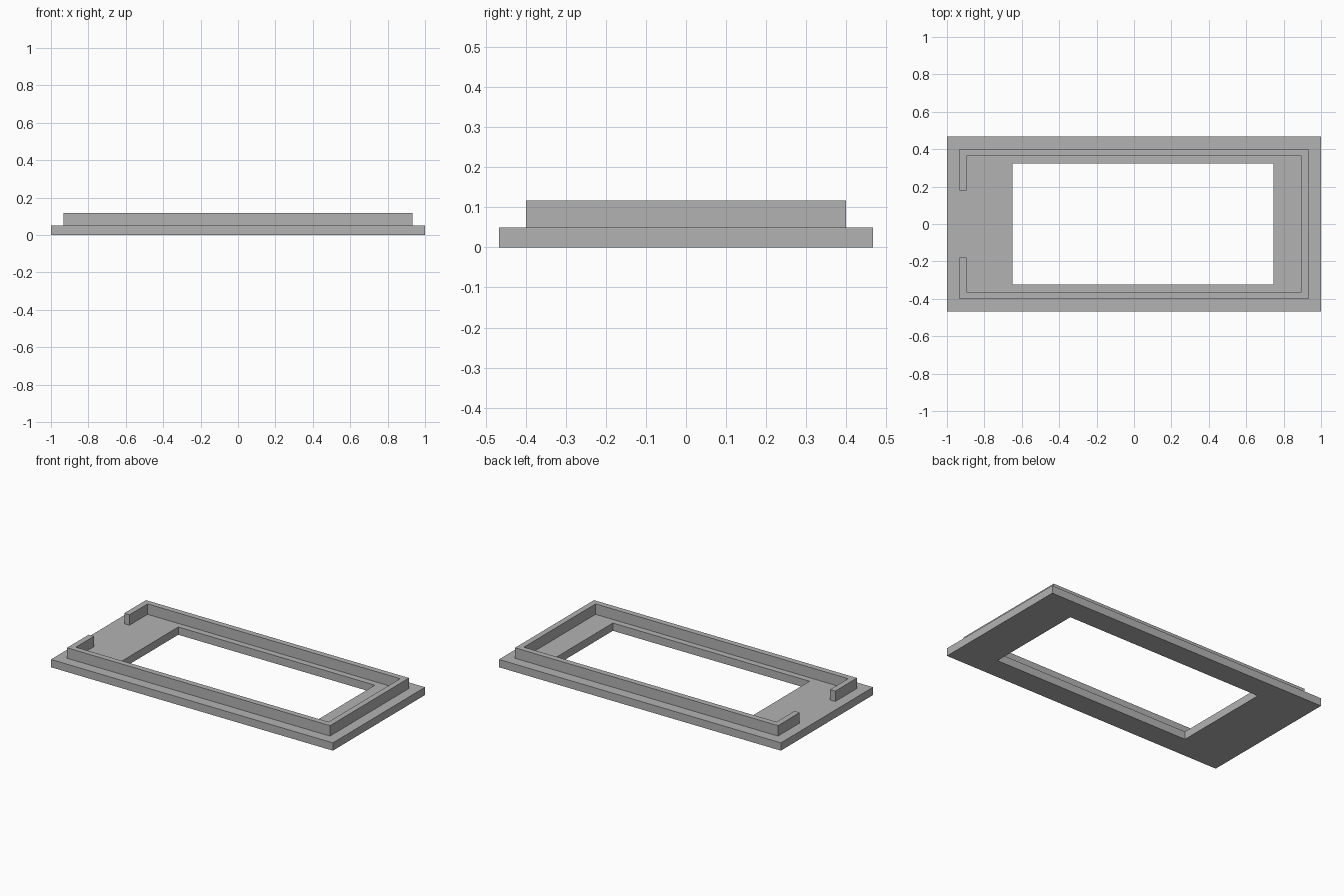
import bpy
import bmesh

cube = bpy.data.objects.get("Cube")
if cube:
    bpy.data.objects.remove(cube, do_unlink=True)

# Single plain grey material
GREY = (0.45, 0.45, 0.45, 1.0)
grey = bpy.data.materials.new("plain grey")
grey.use_nodes = True
grey.diffuse_color = GREY
grey.node_tree.nodes["Principled BSDF"].inputs["Base Color"].default_value = GREY

PLATE_TOP = 0.05
WALL_TOP = 0.117


def rectangle(x0, x1, y):
    return [(x0, -y), (x1, -y), (x1, y), (x0, y)]


def open_frame(x, y, gap):
    """Rectangular path with a centred gap in its right (-x) side."""
    return [(-x, -gap)] + rectangle(-x, x, y) + [(-x, gap)]


def band(name, outer, inner, bottom, top, closed):
    """Fill the strip between two matching paths and extrude it upwards."""
    bm = bmesh.new()
    out_v = [bm.verts.new((x, y, bottom)) for x, y in outer]
    in_v = [bm.verts.new((x, y, bottom)) for x, y in inner]
    count = len(outer)
    for i in range(count if closed else count - 1):
        j = (i + 1) % count
        bm.faces.new((out_v[i], out_v[j], in_v[j], in_v[i]))
    extruded = bmesh.ops.extrude_face_region(
        bm, geom=bm.faces[:], use_keep_orig=True)["geom"]
    raised = [g for g in extruded if isinstance(g, bmesh.types.BMVert)]
    bmesh.ops.translate(bm, verts=raised, vec=(0, 0, top - bottom))
    bmesh.ops.recalc_face_normals(bm, faces=bm.faces[:])
    mesh = bpy.data.meshes.new(name)
    bm.to_mesh(mesh)
    bm.free()
    mesh.materials.append(grey)
    obj = bpy.data.objects.new(name, mesh)
    bpy.context.collection.objects.link(obj)
    return obj


# Base plate with its off-centre window
band("base_plate", rectangle(-1, 1, 0.467), rectangle(-0.65, 0.745, 0.323),
     0, PLATE_TOP, closed=True)

# Raised rim with the opening at one end
band("raised_rim", open_frame(0.933, 0.4, 0.18), open_frame(0.896, 0.363, 0.18),
     PLATE_TOP, WALL_TOP, closed=False)
